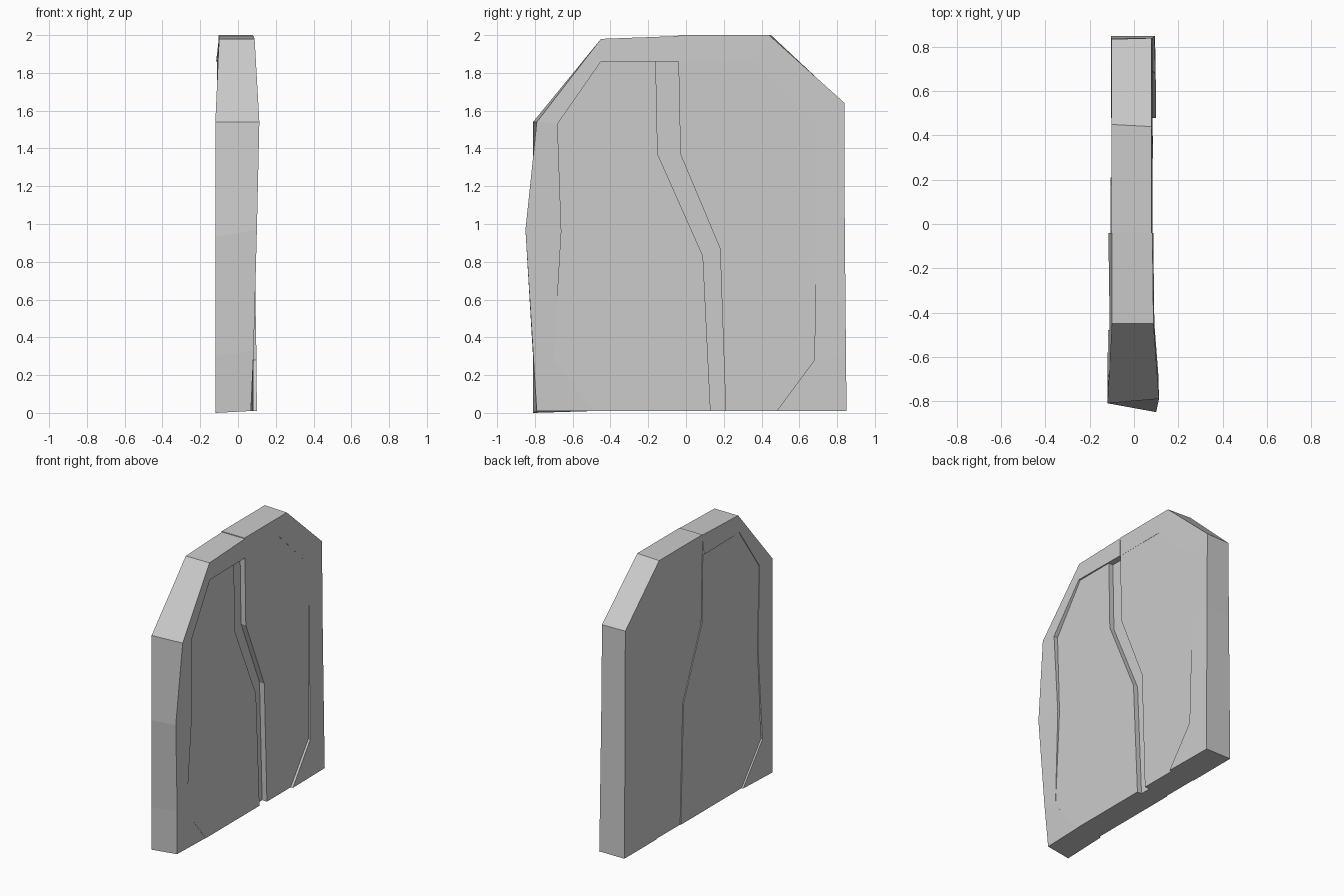
import bpy, bmesh

if "Cube" in bpy.data.objects:
    bpy.data.objects.remove(bpy.data.objects["Cube"])


def finish(name, bm):
    bmesh.ops.recalc_face_normals(bm, faces=bm.faces)
    me = bpy.data.meshes.new(name)
    bm.to_mesh(me)
    bm.free()
    ob = bpy.data.objects.new(name, me)
    bpy.context.collection.objects.link(ob)
    return ob


def slab(name, profile, x_front, x_back):
    """Extrude a (y, z) outline between two x planes."""
    bm = bmesh.new()
    f = [bm.verts.new((x_front, y, z)) for y, z in profile]
    b = [bm.verts.new((x_back, y, z)) for y, z in profile]
    bm.faces.new(f)
    bm.faces.new(b[::-1])
    n = len(f)
    for i in range(n):
        j = (i + 1) % n
        bm.faces.new((f[i], b[i], b[j], f[j]))
    return finish(name, bm)


def rim(name, stations):
    """Four-sided frame swept along stations of (x, y, z) corners:
    outer front, inner front, inner back, outer back."""
    bm = bmesh.new()
    rings = [[bm.verts.new(c) for c in s] for s in stations]
    for a, b in zip(rings, rings[1:]):
        for i in range(4):
            j = (i + 1) % 4
            bm.faces.new((a[i], a[j], b[j], b[i]))
    bm.faces.new(rings[0])
    bm.faces.new(rings[-1][::-1])
    return finish(name, bm)


def station(of, inn, ob, xf_in, xb_in):
    return [of, (xf_in, *inn), (xb_in, *inn), ob]


# Crooked seam between the two leaves
seam_left = [(0.13, 0.01), (0.09, 0.83), (-0.15, 1.37), (-0.16, 1.86)]
seam_right = [(0.21, 0.01), (0.18, 0.87), (-0.03, 1.37), (-0.04, 1.86)]

# Inner edges of the frames
left_in = [(-0.48, 0.01), (-0.70, 0.28), (-0.66, 0.96),
           (-0.68, 1.53), (-0.45, 1.86), (-0.04, 1.86)]
right_in = [(0.48, 0.01), (0.68, 0.28), (0.69, 1.08),
            (0.69, 1.53), (0.35, 1.86), (-0.04, 1.86)]

# Inset panels and the groove floor
slab("left_panel", seam_left + left_in[:5][::-1], 0.08, -0.106)
slab("seam_groove", seam_left + seam_right[::-1], 0.045, -0.106)
slab("right_panel", seam_right + right_in[:5][::-1], 0.083, -0.10)

# Left frame, bulging outward
rim("left_frame", [
    station((0.068, -0.79, 0.01), left_in[0], (-0.12, -0.81, 0.0), 0.078, -0.118),
    station((0.083, -0.81, 0.33), left_in[1], (-0.12, -0.81, 0.30), 0.081, -0.118),
    station((0.10, -0.85, 0.97), left_in[2], (-0.12, -0.81, 0.93), 0.095, -0.11),
    station((0.113, -0.79, 1.54), left_in[3], (-0.12, -0.81, 1.54), 0.11, -0.11),
    station((0.088, -0.45, 1.98), left_in[4], (-0.10, -0.45, 1.98), 0.092, -0.11),
    station((0.083, -0.04, 1.995), left_in[5], (-0.10, -0.04, 1.995), 0.087, -0.116),
])

# Right frame with straight outer side
rim("right_frame", [
    station((0.095, 0.85, 0.01), right_in[0], (-0.105, 0.85, 0.01), 0.10, -0.105),
    station((0.092, 0.847, 0.30), right_in[1], (-0.105, 0.847, 0.30), 0.098, -0.105),
    station((0.085, 0.84, 1.08), right_in[2], (-0.103, 0.84, 1.08), 0.084, -0.103),
    station((0.08, 0.84, 1.64), right_in[3], (-0.102, 0.835, 1.64), 0.083, -0.102),
    station((0.08, 0.44, 2.0), right_in[4], (-0.102, 0.45, 2.0), 0.085, -0.102),
    station((0.08, -0.04, 2.0), right_in[5], (-0.102, -0.04, 2.0), 0.083, -0.102),
])
